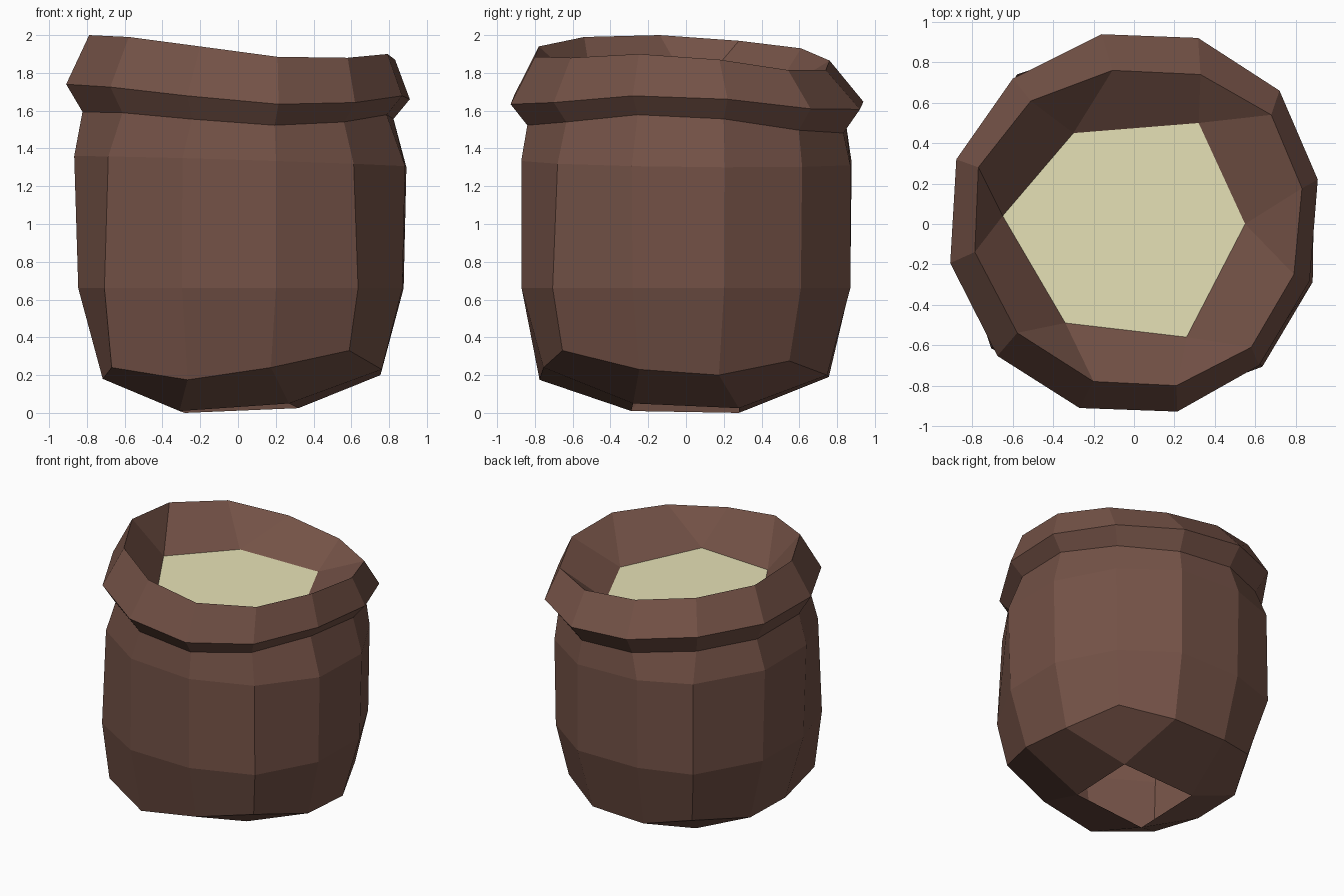
import bpy, bmesh, math
from mathutils import Vector

if "Cube" in bpy.data.objects:
    bpy.data.objects.remove(bpy.data.objects["Cube"])

def material(name, rgb):
    m = bpy.data.materials.new(name)
    m.diffuse_color = (*rgb, 1)
    m.use_nodes = True
    m.node_tree.nodes["Principled BSDF"].inputs["Base Color"].default_value = m.diffuse_color
    return m

brown = material("sack brown", (0.174, 0.084, 0.062))
cream = material("grain cream", (0.80, 0.76, 0.47))

def finish(name, bm, mat):
    mesh = bpy.data.meshes.new(name)
    bm.to_mesh(mesh)
    bm.free()
    mesh.materials.append(mat)
    ob = bpy.data.objects.new(name, mesh)
    bpy.context.collection.objects.link(ob)

N = 12

def ring(bm, degrees, radii, heights):
    return [bm.verts.new((r * math.cos(math.radians(a)), r * math.sin(math.radians(a)), z))
            for a, r, z in zip(degrees, radii, heights)]

def bridge(bm, low, high):
    for i in range(N):
        j = (i + 1) % N
        bm.faces.new((low[i], low[j], high[j], high[i]))

def wave(amount, peak, degrees):
    return amount * math.cos(math.radians(degrees - peak))

# Directions of the vertical edges on the body, rim and rim top
body_a = [13, 42.5, 71, 103, 128, 161.5, 193, 221, 251, 283, 312, 342]
rim_a = [13.6, 42.5, 71, 99.7, 129.8, 160, 192, 224, 253.5, 283, 311.5, 342]
top_a = [12, 38.5, 66, 98, 130, 160, 190, 223, 255.6, 284.7, 313.6, 342.5]

# Wavy rim heights, and the hand-shaped radii of each ring
top_z = [1.87, 1.815, 1.815, 1.865, 1.93, 1.97, 2.0, 1.99, 1.94, 1.885, 1.88, 1.90]
wide_z = [z - 0.235 - wave(0.03, 225, a) for z, a in zip(top_z, rim_a)]
neck_z = [z - 0.125 + wave(0.025, 340, a) for z, a in zip(wide_z, rim_a)]
low_z = [.20, .275, .20, .19, .25, .18, .18, .24, .175, .24, .33, .23]
top_r = [.85, .868, .81, .768, .795, .82, .80, .79, .805, .827, .842, .83]
wide_r = [.936, .977, .974, .953, .937, .936, .93, .94, .95, .953, .935, .914]
neck_r = [r * 0.905 for r in wide_r]
shoulder_r = [.915, .91, .92, .90, .93, .91, .89, .91, .905, .895, .915, .93]
mid_r = [.90, .90, .92, .89, .94, .885, .868, .937, .91, .893, .95, .915]
low_r = [.774, .81, .79, .776, .80, .743, .735, .886, .82, .774, .88, .80]
shoulder_z = [1.33 - wave(0.03, 20, a) for a in body_a]

# Sack: rounded-cube bottom, barrel body, folded rim and inner wall
bm = bmesh.new()
low = ring(bm, body_a, low_r, low_z)
mid = ring(bm, body_a, mid_r, [0.66] * N)
shoulder = ring(bm, body_a, shoulder_r, shoulder_z)
neck = ring(bm, rim_a, neck_r, neck_z)
wide = ring(bm, rim_a, wide_r, wide_z)
top = ring(bm, top_a, top_r, top_z)
rings = [low, mid, shoulder, neck, wide, top]
for a, b in zip(rings, rings[1:]):
    bridge(bm, a, b)

# Underside: four edge faces and four corner faces around an open square
base = [bm.verts.new(p) for p in
        ((.32, .28, .025), (-.28, .28, 0), (-.31, -.29, .01), (.27, -.28, .05))]
for k in range(4):
    i = 3 * k
    bm.faces.new((base[k], low[(i + 2) % N], low[i + 1], low[i]))
    bm.faces.new((base[k], base[(k + 1) % 4], low[(i + 3) % N], low[i + 2]))

# Inner wall narrows from twelve sides to the six-sided grain surface
grain_xy = [(.55, 0), (.32, .50), (-.30, .45), (-.65, .04), (-.34, -.49), (.26, -.56)]
grain_pts = [Vector((x, y, 1.665 - 0.035 * x)) for x, y in grain_xy]
inner = [bm.verts.new(p) for p in grain_pts]
for k in range(6):
    i = 2 * k
    bm.faces.new((inner[k], top[i - 1], top[i]))
    bm.faces.new((inner[k], top[i], top[i + 1], inner[(k + 1) % 6]))
bmesh.ops.recalc_face_normals(bm, faces=bm.faces)
finish("sack", bm, brown)

# Grain surface
bm = bmesh.new()
bm.faces.new([bm.verts.new(p) for p in grain_pts])
finish("grain", bm, cream)
